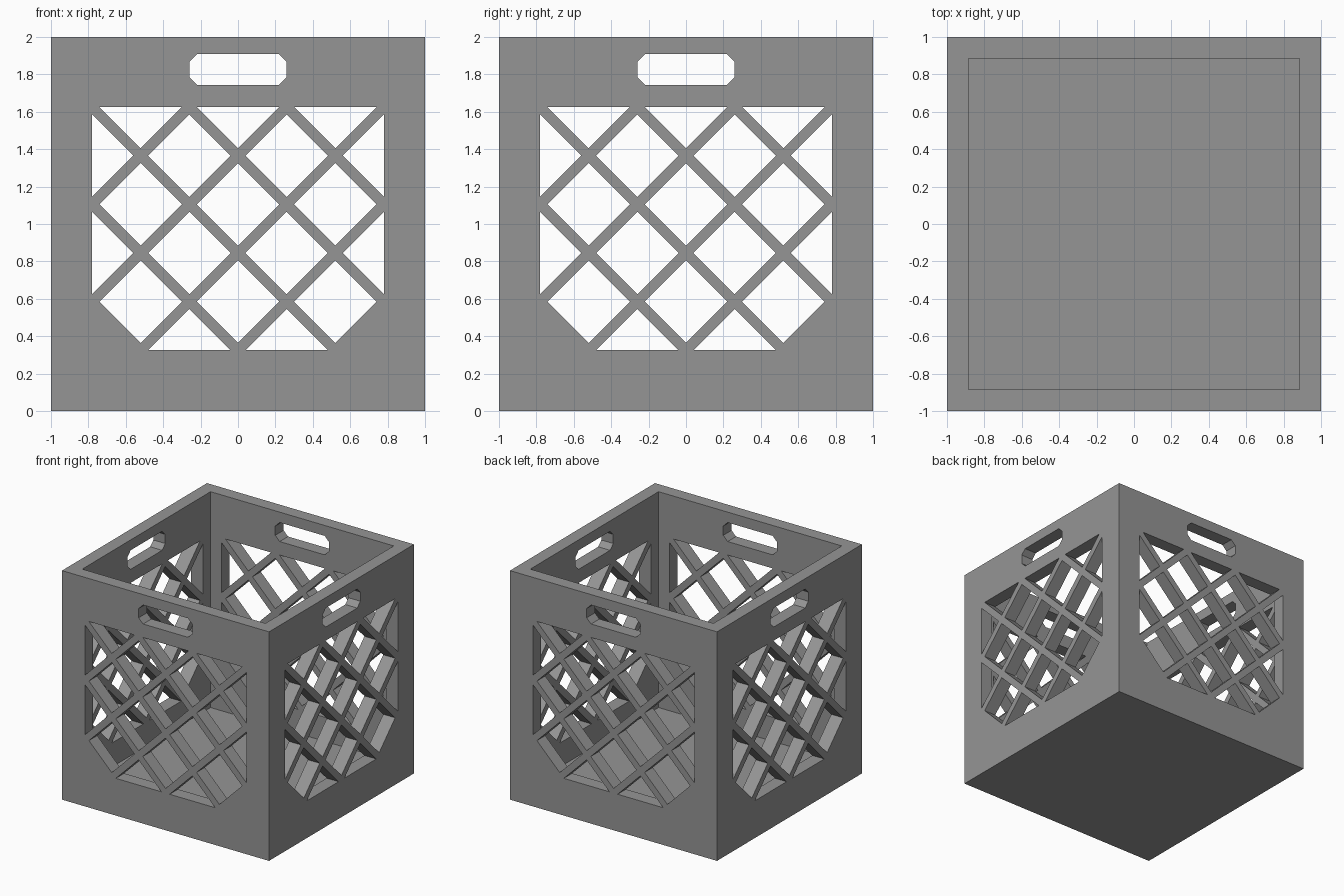
import bpy, bmesh, math
from mathutils import Matrix, Vector

if "Cube" in bpy.data.objects:
    bpy.data.objects.remove(bpy.data.objects["Cube"])

WALL = 0.115        # side thickness
FLOOR = 0.115       # base thickness
STEP = 0.26         # half spacing of the lattice
R = 0.22            # half diagonal of a lattice opening
MID = 0.975         # height of the lattice centre
HALF_W, HALF_H = 0.783, 0.652

grey = bpy.data.materials.new("grey plastic")
grey.use_nodes = True
colour = (0.3, 0.3, 0.3, 1)
grey.diffuse_color = colour
grey.node_tree.nodes["Principled BSDF"].inputs["Base Color"].default_value = colour


def make_object(name, bm):
    bmesh.ops.recalc_face_normals(bm, faces=bm.faces)
    mesh = bpy.data.meshes.new(name)
    bm.to_mesh(mesh)
    bm.free()
    mesh.materials.append(grey)
    obj = bpy.data.objects.new(name, mesh)
    bpy.context.collection.objects.link(obj)
    return obj


def box(name, lo, hi):
    bm = bmesh.new()
    bmesh.ops.create_cube(bm, size=1)
    lo, hi = Vector(lo), Vector(hi)
    bmesh.ops.scale(bm, vec=hi - lo, verts=bm.verts)
    bmesh.ops.translate(bm, vec=(lo + hi) / 2, verts=bm.verts)
    return make_object(name, bm)


def prism(bm, outline, turn):
    """Extrude an (x, z) outline through one wall, turned about z."""
    verts = [bm.verts.new((x, -1.1, z)) for x, z in outline]
    face = bm.faces.new(verts)
    ext = bmesh.ops.extrude_face_region(bm, geom=[face])
    new = [v for v in ext["geom"] if isinstance(v, bmesh.types.BMVert)]
    bmesh.ops.translate(bm, vec=(0, 0.4, 0), verts=new)
    bmesh.ops.rotate(bm, verts=verts + new, matrix=Matrix.Rotation(turn, 3, 'Z'))


def opening(cx, cz):
    """Diamond outline, halved where it meets the panel border."""
    pts = [(cx + R, cz), (cx, cz + R), (cx - R, cz), (cx, cz - R)]
    keep = [(x, z) for x, z in pts
            if abs(x) < HALF_W + 0.01 and abs(z - MID) < HALF_H + 0.01]
    return keep if len(keep) > 2 else None


# Outlines of all holes in one side: lattice and handle slot
outlines = []
for i in range(-3, 4):
    for j in range(6):
        if (i + j) % 2:
            shape = opening(i * STEP, MID - 2.5 * STEP + j * STEP)
            if shape:
                outlines.append(shape)
a, b, c = 0.26, 0.083, 0.043
zc = 1.826
outlines.append([(sx * x, zc + sz * z) for sx, sz, order in
                 ((1, 1, 1), (-1, 1, -1), (-1, -1, 1), (1, -1, -1))
                 for x, z in ((a, b - c), (a - c, b))[::order]])

# Crate body: a block hollowed from above, then pierced on all four sides
crate = box("crate_body", (-1, -1, 0), (1, 1, 2))
cavity = box("cavity_cutter", (WALL - 1, WALL - 1, FLOOR), (1 - WALL, 1 - WALL, 2.2))
bm = bmesh.new()
for side in range(4):
    for outline in outlines:
        prism(bm, outline, side * math.pi / 2)
holes = make_object("hole_cutter", bm)

for cutter in (cavity, holes):
    mod = crate.modifiers.new(cutter.name, 'BOOLEAN')
    mod.operation = 'DIFFERENCE'
    mod.solver = 'EXACT'
    mod.object = cutter

# Apply the cuts and discard the cutters
bpy.context.view_layer.update()
graph = bpy.context.evaluated_depsgraph_get()
crate.data = bpy.data.meshes.new_from_object(crate.evaluated_get(graph))
crate.modifiers.clear()
for cutter in (cavity, holes):
    bpy.data.objects.remove(cutter)
